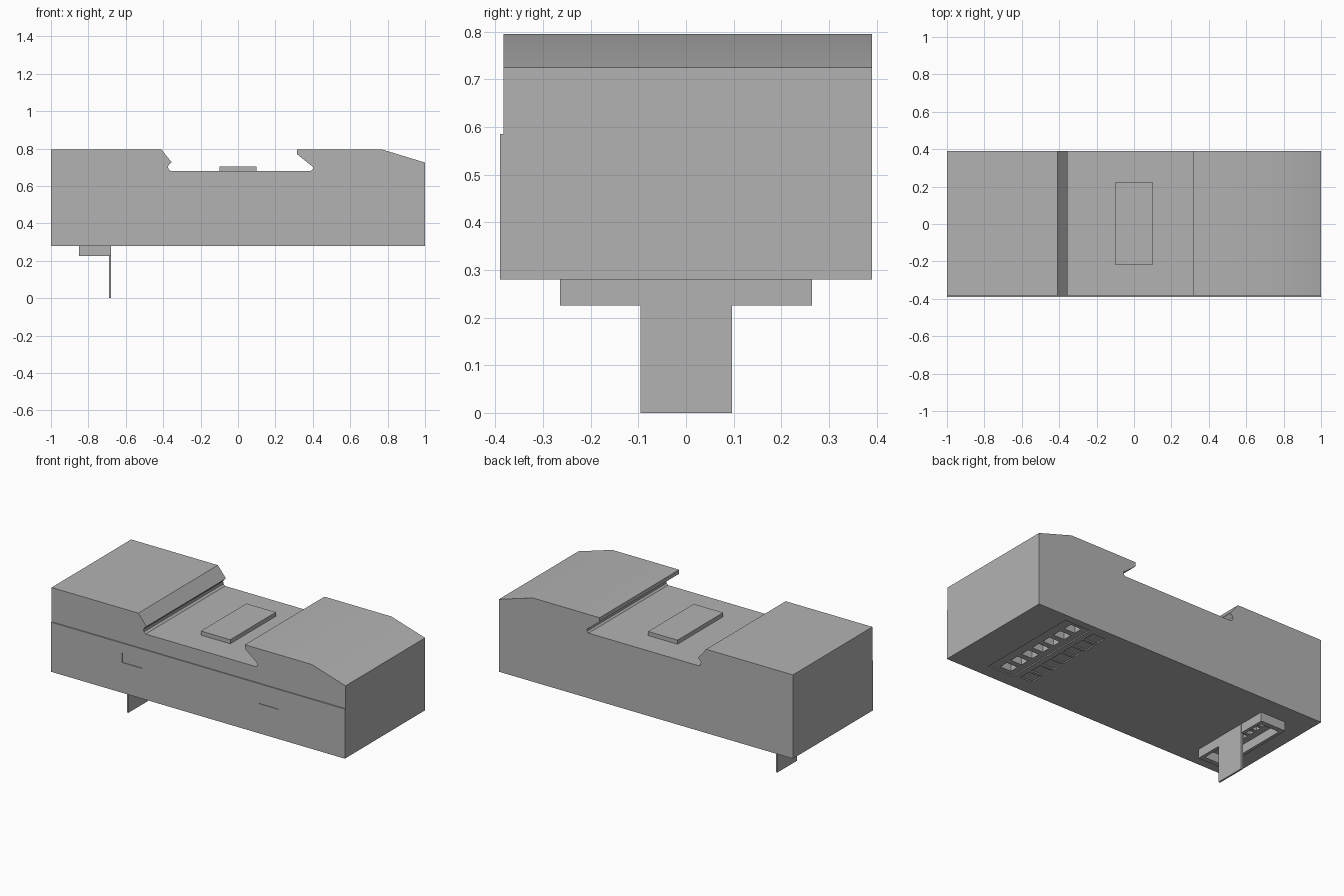
import bpy, bmesh, math

if "Cube" in bpy.data.objects:
    bpy.data.objects.remove(bpy.data.objects["Cube"])

grey = bpy.data.materials.new("plain grey")
grey.diffuse_color = (0.45, 0.45, 0.45, 1)
grey.use_nodes = True
grey.node_tree.nodes["Principled BSDF"].inputs["Base Color"].default_value = grey.diffuse_color


def finish(name, bm):
    bmesh.ops.recalc_face_normals(bm, faces=bm.faces[:])
    me = bpy.data.meshes.new(name)
    bm.to_mesh(me)
    bm.free()
    me.materials.append(grey)
    ob = bpy.data.objects.new(name, me)
    bpy.context.collection.objects.link(ob)
    return ob


def box(name, x0, x1, y0, y1, z0, z1):
    bm = bmesh.new()
    bmesh.ops.create_cube(bm, size=1)
    for v in bm.verts:
        v.co = (x1 if v.co.x > 0 else x0, y1 if v.co.y > 0 else y0, z1 if v.co.z > 0 else z0)
    return finish(name, bm)


def combine(ob, other, operation='DIFFERENCE'):
    other.hide_render = True
    mod = ob.modifiers.new("cut", 'BOOLEAN')
    mod.operation, mod.object, mod.solver = operation, other, 'EXACT'
    bpy.context.view_layer.objects.active = ob
    bpy.ops.object.modifier_apply(modifier=mod.name)
    bpy.data.objects.remove(other)


# Body: side profile with an undercut rail channel, extruded across the depth
profile = [(-1, .28), (1, .28), (1, .725), (.77, .795), (.315, .795), (.315, .77),
           (.4, .702), (.4, .69), (.39, .68), (-.36, .68), (-.372, .69), (-.374, .705),
           (-.368, .716), (-.355, .727), (-.41, .795), (-1, .795)]
bm = bmesh.new()
face = bm.faces.new([bm.verts.new((x, -.383, z)) for x, z in profile])
ext = bmesh.ops.extrude_face_region(bm, geom=[face])
bmesh.ops.translate(bm, vec=(0, .773, 0),
                    verts=[g for g in ext["geom"] if isinstance(g, bmesh.types.BMVert)])
body = finish("body", bm)

# Slightly raised lower half of the front
combine(body, box("front_step", -1, 1, -.39, -.3, .28, .585), 'UNION')

# Fine marks in the front
for x0, x1, z0, z1 in [(-.517, -.38, .466, .472), (-.517, -.511, .472, .525), (.42, .55, .462, .468)]:
    combine(body, box("front_groove", x0, x1, -.4, -.386, z0, z1))

# Terminal recess underneath with a row of deep sockets and a row of shallow pockets
combine(body, box("terminal_recess", .6, .775, -.305, .345, .2, .287))
for i in range(7):
    y = .02 + (i - 3) * .09
    combine(body, box("socket", .64, .715, y - .028, y + .028, .2, .335))
    combine(body, box("pocket", .48, .565, y - .037, y + .037, .2, .287))

# Small contacts above the latch tray
for i in range(7):
    y = (i - 3) * .055
    combine(body, box("contact_hole", -.79, -.74, y - .017, y + .017, .2, .31))

# Latch tray: hollow frame hanging under the body
tray = box("latch_tray", -.85, -.68, -.265, .265, .225, .28)
combine(tray, box("tray_opening", -.83, -.7, -.235, .235, .2, .3))

# Latch tab and raised pad
box("latch_tab", -.69, -.679, -.095, .097, 0, .28)
box("channel_pad", -.1, .1, -.218, .225, .68, .705)

# Smooth only the shallow bends
for ob in bpy.context.collection.objects:
    ob.select_set(True)
    bpy.context.view_layer.objects.active = ob
bpy.ops.object.shade_smooth_by_angle(angle=math.radians(30))
